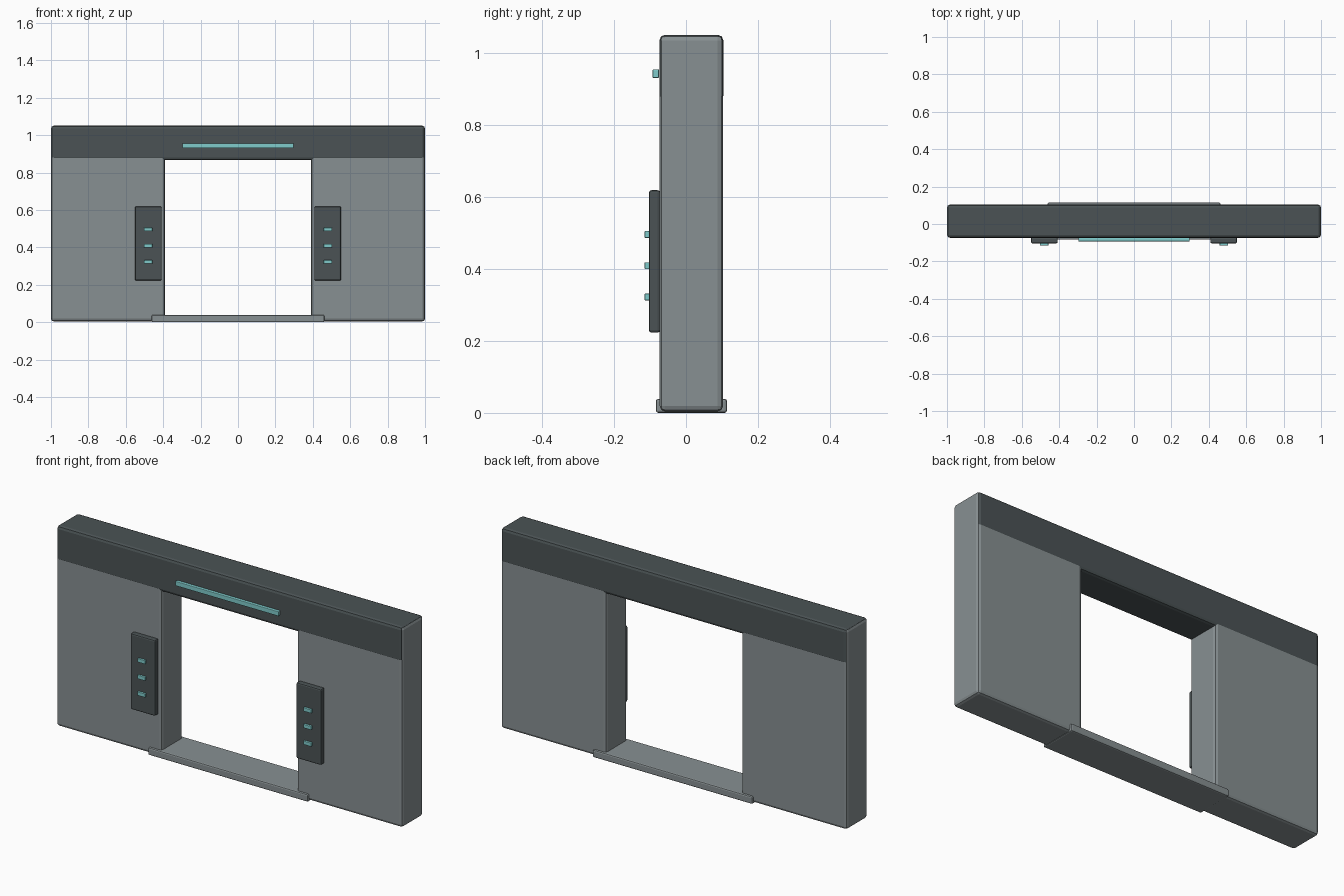
import bpy
import bmesh

if "Cube" in bpy.data.objects:
    bpy.data.objects.remove(bpy.data.objects["Cube"])


def material(name, rgb):
    m = bpy.data.materials.new(name)
    m.diffuse_color = (*rgb, 1.0)
    m.use_nodes = True
    m.node_tree.nodes["Principled BSDF"].inputs["Base Color"].default_value = m.diffuse_color
    return m


GREY = material("wall grey", (0.245, 0.278, 0.288))
DARK = material("dark trim", (0.070, 0.086, 0.090))
TEAL = material("teal light", (0.215, 0.60, 0.60))


def box(name, x, y, z, mat, bevel, segments=2):
    """Bevelled box from (min, max) ranges on each axis."""
    bm = bmesh.new()
    bmesh.ops.create_cube(bm, size=1.0)
    for v in bm.verts:
        for i, (lo, hi) in enumerate((x, y, z)):
            v.co[i] = lo if v.co[i] < 0 else hi
    bmesh.ops.bevel(bm, geom=bm.edges[:], offset=bevel, segments=segments,
                    profile=0.5, affect='EDGES')
    mesh = bpy.data.meshes.new(name)
    bm.to_mesh(mesh)
    bm.free()
    mesh.materials.append(mat)
    ob = bpy.data.objects.new(name, mesh)
    bpy.context.collection.objects.link(ob)
    return ob


E = 0.0008  # keeps the header skin just clear of the wall skin
Y = (-0.073, 0.103)

# Walls, control panels and their indicator lights on each side
for side, s in (("left", -1), ("right", 1)):
    def span(a, b):
        return tuple(sorted((s * a, s * b)))
    box(f"{side}_wall", span(0.39, 1.0), Y, (0.004, 1.05), GREY, 0.015)
    box(f"{side}_control_panel", span(0.408, 0.551), (-0.103, -0.072),
        (0.223, 0.619), DARK, 0.007)
    for i, z in enumerate((0.322, 0.409, 0.496)):
        box(f"{side}_indicator_{i + 1}", span(0.458, 0.502), (-0.115, -0.102),
            (z - 0.0095, z + 0.0095), TEAL, 0.002)

# Header beam over the doorway
box("header_beam", (-1 + E, 1 - E), (Y[0] - E, Y[1] + E),
    (0.866, 1.05 + E), DARK, 0.015)

# Light strip on the header
box("header_light_strip", (-0.298, 0.298), (-0.093, -0.075),
    (0.931, 0.955), TEAL, 0.003)

# Threshold plate across the doorway floor
box("threshold", (-0.462, 0.462), (-0.084, 0.114), (0.0, 0.039), GREY, 0.007)
